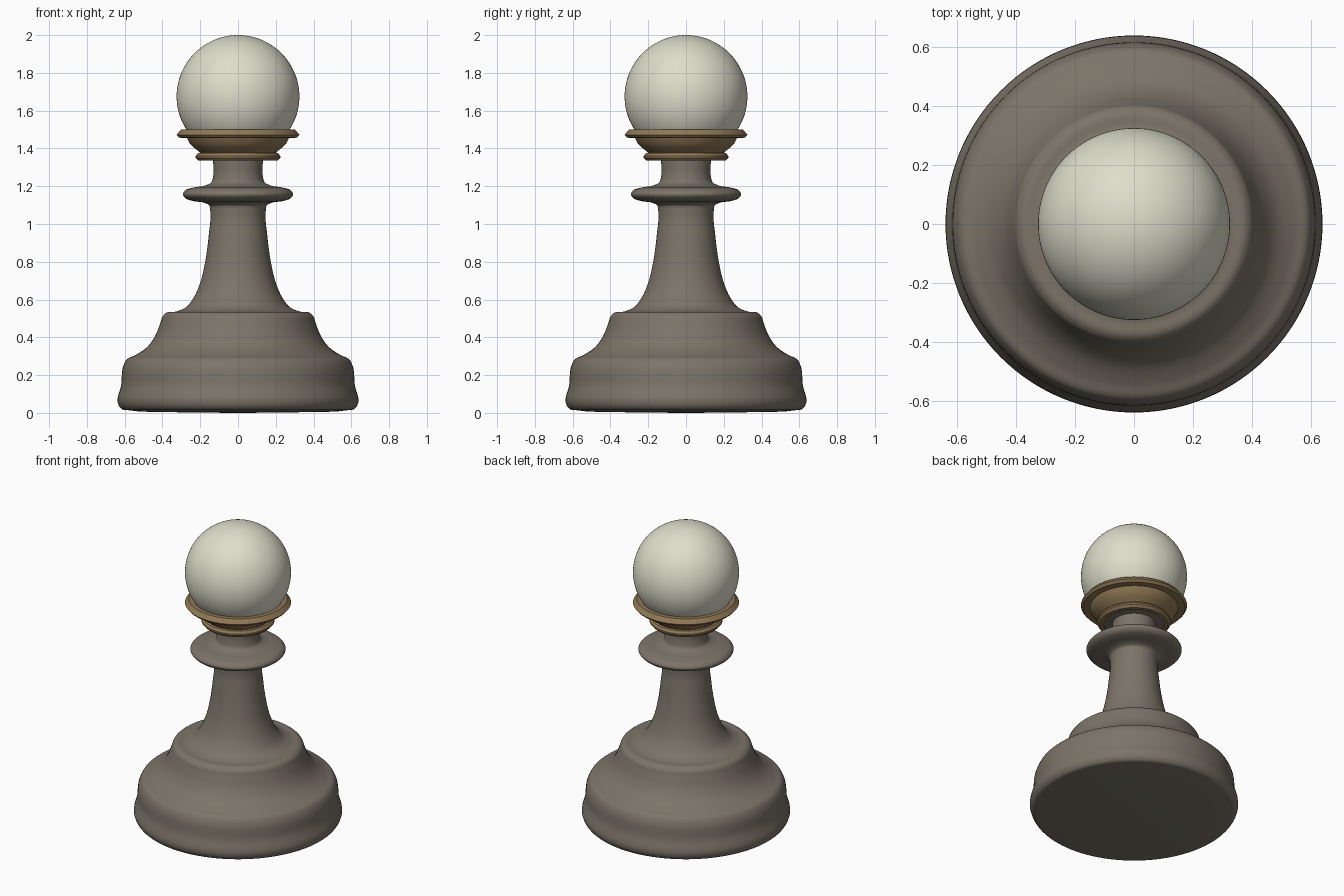
import bpy, bmesh, math
from mathutils import Vector

if "Cube" in bpy.data.objects:
    bpy.data.objects.remove(bpy.data.objects["Cube"])


def material(name, rgb):
    m = bpy.data.materials.new(name)
    m.diffuse_color = (*rgb, 1)
    m.use_nodes = True
    m.node_tree.nodes["Principled BSDF"].inputs["Base Color"].default_value = m.diffuse_color
    return m


stone = material("warm grey", (0.20, 0.175, 0.14))
ivory = material("ivory", (0.73, 0.73, 0.60))
bronze = material("bronze", (0.28, 0.19, 0.09))


def smooth_curve(pts, steps=5):
    # Centripetal-like rounded curve through the points
    p = [Vector(q) for q in pts]
    out = []
    for i in range(len(p) - 1):
        a, b = p[i], p[i + 1]
        seg = (b - a).length

        def tangent(k):
            if k == 0 or k == len(p) - 1:
                return (b - a).normalized()
            u, v = p[k] - p[k - 1], p[k + 1] - p[k]
            return (u / u.length_squared + v / v.length_squared).normalized()
        ta, tb = tangent(i) * seg, tangent(i + 1) * seg
        for s in range(steps):
            t = s / steps
            out.append(a * (2*t**3 - 3*t**2 + 1) + ta * (t**3 - 2*t**2 + t)
                       + b * (3*t**2 - 2*t**3) + tb * (t**3 - t**2))
    return [tuple(q) for q in out] + [tuple(pts[-1])]


def lathe(name, profile, mat, closed=False, sides=128, angle=30):
    bm = bmesh.new()
    pts = profile + profile[:1] if closed else profile
    vs = [bm.verts.new((max(r, 0), 0, z)) for r, z in pts]
    es = [bm.edges.new(pair) for pair in zip(vs, vs[1:])]
    bmesh.ops.spin(bm, geom=vs + es, cent=(0, 0, 0), axis=(0, 0, 1),
                   angle=math.tau, steps=sides, use_duplicate=False)
    bmesh.ops.remove_doubles(bm, verts=bm.verts, dist=1e-5)
    bmesh.ops.recalc_face_normals(bm, faces=bm.faces)
    me = bpy.data.meshes.new(name)
    bm.to_mesh(me)
    bm.free()
    me.materials.append(mat)
    ob = bpy.data.objects.new(name, me)
    bpy.context.collection.objects.link(ob)
    bpy.ops.object.select_all(action='DESELECT')
    ob.select_set(True)
    bpy.context.view_layer.objects.active = ob
    bpy.ops.object.shade_smooth_by_angle(angle=math.radians(angle))
    return ob


# Turned body: slightly domed underside, stepped foot, stem, collar, neck
foot = [(0, 0), (0.35, 0.004), (0.58, 0.014), (0.615, 0.02), (0.632, 0.04),
        (0.618, 0.15), (0.603, 0.26), (0.59, 0.282), (0.545, 0.305),
        (0.48, 0.35), (0.44, 0.405), (0.41, 0.48), (0.397, 0.515),
        (0.38, 0.53), (0.33, 0.536), (0.275, 0.56), (0.235, 0.61),
        (0.20, 0.69), (0.172, 0.81), (0.155, 0.94), (0.147, 1.07),
        (0.152, 1.098), (0.175, 1.111), (0.24, 1.122), (0.28, 1.138),
        (0.292, 1.157), (0.28, 1.177), (0.24, 1.192), (0.17, 1.205),
        (0.14, 1.222), (0.132, 1.25), (0.132, 1.34)]
lathe("body", smooth_curve(foot) + [(0.19, 1.345), (0.19, 1.37), (0, 1.37)],
      stone, angle=40)

# Bronze cup: lower ring, groove, flared bowl and rim
cup = [(0.185, 1.335), (0.21, 1.335), (0.224, 1.35), (0.224, 1.36),
       (0.212, 1.375), (0.20, 1.378), (0.212, 1.388), (0.235, 1.405),
       (0.258, 1.43), (0.27, 1.455), (0.312, 1.457), (0.325, 1.472),
       (0.302, 1.50), (0.272, 1.50), (0.23, 1.44), (0.185, 1.40)]
lathe("cup", cup, bronze, closed=True)

# Ball on top
ball = [(0.325 * math.sin(math.pi * i / 64), 1.675 - 0.325 * math.cos(math.pi * i / 64))
        for i in range(65)]
lathe("ball", ball, ivory)
